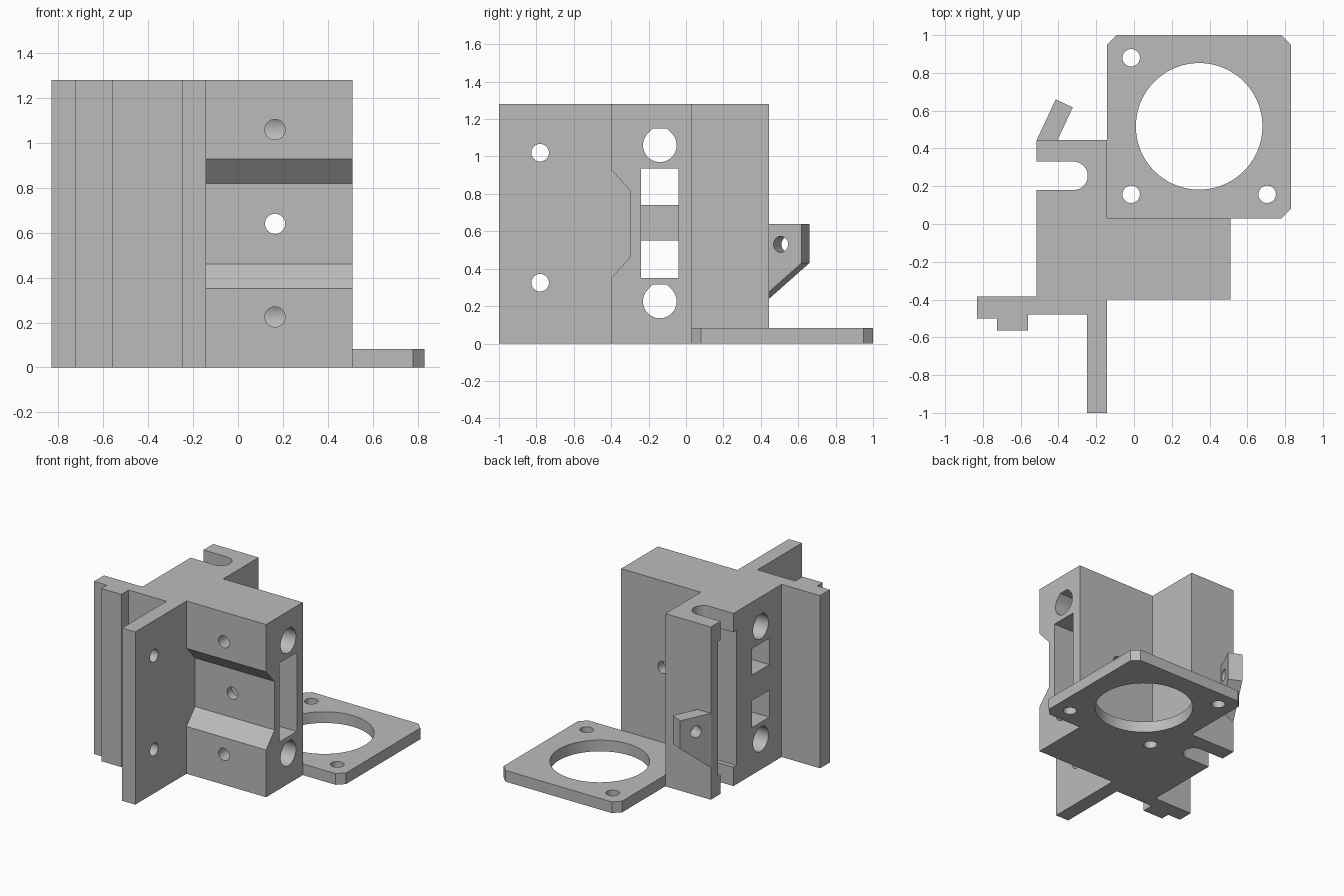
import bpy, bmesh, math
from mathutils import Vector

if "Cube" in bpy.data.objects:
    bpy.data.objects.remove(bpy.data.objects["Cube"])

H = 1.28
grey = bpy.data.materials.new("grey plastic")
grey.diffuse_color = (0.5, 0.5, 0.5, 1)
grey.use_nodes = True
grey.node_tree.nodes["Principled BSDF"].inputs["Base Color"].default_value = grey.diffuse_color


def prism(name, pts, origin, u, v, w):
    """Extrude a 2D outline: pts live in the u, v plane, w is the extrusion."""
    o, u, v, w = Vector(origin), Vector(u), Vector(v), Vector(w)
    bm = bmesh.new()
    face = bm.faces.new([bm.verts.new(o + u * a + v * b) for a, b in pts])
    ext = bmesh.ops.extrude_face_region(bm, geom=[face])["geom"]
    bmesh.ops.translate(bm, vec=w, verts=[e for e in ext if isinstance(e, bmesh.types.BMVert)])
    bmesh.ops.recalc_face_normals(bm, faces=bm.faces)
    mesh = bpy.data.meshes.new(name)
    bm.to_mesh(mesh)
    bm.free()
    mesh.materials.append(grey)
    ob = bpy.data.objects.new(name, mesh)
    bpy.context.collection.objects.link(ob)
    return ob


def up(name, pts, z0, z1):
    return prism(name, pts, (0, 0, z0), (1, 0, 0), (0, 1, 0), (0, 0, z1 - z0))


def along_x(name, pts, x0, x1):
    return prism(name, pts, (x0, 0, 0), (0, 1, 0), (0, 0, 1), (x1 - x0, 0, 0))


def along_y(name, pts, y0, y1):
    return prism(name, pts, (0, y0, 0), (1, 0, 0), (0, 0, 1), (0, y1 - y0, 0))


def arc(cx, cy, r, a0=0, a1=360, n=48):
    count = n if a1 - a0 == 360 else n + 1
    return [(cx + r * math.cos(math.radians(a0 + (a1 - a0) * i / n)),
             cy + r * math.sin(math.radians(a0 + (a1 - a0) * i / n))) for i in range(count)]


def rect(a0, b0, a1, b1):
    return [(a0, b0), (a1, b0), (a1, b1), (a0, b1)]


def combine(ob, tools, op):
    for t in tools:
        m = ob.modifiers.new(t.name, 'BOOLEAN')
        m.object, m.operation, m.solver = t, op, 'EXACT'
        bpy.context.view_layer.objects.active = ob
        bpy.ops.object.modifier_apply(modifier=m.name)
        bpy.data.objects.remove(t)


def slot(y0, y1, cx):
    """U-shaped outline open towards -x."""
    r, cy = (y1 - y0) / 2, (y0 + y1) / 2
    return [(-0.7, y0)] + arc(cx, cy, r, -90, 90, 24) + [(-0.7, y1)]


# Main upright body with its flanges and the rear arm
body = up("carriage_body", [
    (-0.83, -0.385), (-0.83, -0.50), (-0.725, -0.50), (-0.725, -0.565), (-0.56, -0.565),
    (-0.56, -0.48), (-0.25, -0.48), (-0.25, -1), (-0.142, -1), (-0.142, -0.40),
    (0.51, -0.40), (0.51, 0.03), (-0.142, 0.03), (-0.142, 0.445), (-0.515, 0.445),
    (-0.515, -0.385)], 0, H)

cuts = [
    # rear rod slot and the wider bearing pocket inside it
    up("rod_slot", slot(0.18, 0.33, -0.32), -0.1, H + 0.1),
    up("bearing_pocket", slot(0.146, 0.36, -0.32), 0.14, 1.14),
    # trapezoid notch across the front
    along_x("front_notch", [(-0.5, 0.25), (-0.405, 0.345), (-0.30, 0.46), (-0.30, 0.82),
                            (-0.405, 0.935), (-0.5, 1.03)], -0.142, 0.6),
    # window: open on the right, split by a bridge on the left
    along_x("window_right", rect(-0.24, 0.35, -0.04, 0.935), -0.142, 0.6),
    along_x("window_low", rect(-0.24, 0.35, -0.04, 0.55), -0.6, 0),
    along_x("window_high", rect(-0.24, 0.74, -0.04, 0.935), -0.6, 0),
]
# Cross bores with a flattened top
for z in (0.225, 1.06):
    r = 0.09
    k = r * math.tan(math.radians(22.5))
    pts = arc(-0.14, z, r, 135, 405, 36) + [(-0.14 + k, z + r), (-0.14 - k, z + r)]
    cuts.append(along_x("cross_bore", pts, -0.6, 0.6))
# Screw holes in the front face; the middle one goes right through
for z, y1 in ((0.225, -0.14), (0.64, 0.1), (1.06, -0.14)):
    cuts.append(along_y("front_hole", arc(0.165, z, 0.045, n=32), -0.5, y1))
# Screw holes in the front flange
for z in (0.325, 1.02):
    cuts.append(along_x("flange_hole", arc(-0.78, z, 0.047, n=32), -0.3, -0.1))
combine(body, cuts, 'DIFFERENCE')

# Fan plate with three clipped corners
c = 0.05
plate = up("fan_plate", [(-0.142, 0.02), (0.78, 0.03), (0.83, 0.03 + c), (0.83, 1 - c),
                         (0.78, 1), (-0.142 + c, 1), (-0.142, 1 - c)], 0, 0.083)
plate.data.vertices[0].co.y = plate.data.vertices[7].co.y = 0.03
combine(plate, [up("fan_opening", arc(0.345, 0.517, 0.335, n=96), -0.1, 0.2)]
        + [up("plate_hole", arc(x, y, 0.046, n=32), -0.1, 0.2)
           for x, y in ((-0.015, 0.88), (-0.015, 0.157), (0.705, 0.157))], 'DIFFERENCE')

# Angled tab behind the arm, with a screw hole
u, v = Vector((0.423, 0.906, 0)), Vector((0.906, -0.423, 0))
start = Vector((-0.515, 0.445, 0))
tab = prism("angled_tab", [(0, 0.24), (0.237, 0.43), (0.237, 0.64), (0, 0.64)],
            start, u, (0, 0, 1), v * 0.1)
combine(tab, [prism("tab_hole", arc(0.115, 0.53, 0.043, n=32), start - v * 0.1,
                    u, (0, 0, 1), v * 0.3)], 'DIFFERENCE')

# Smooth the round walls, keep the edges sharp
for ob in (body, plate, tab):
    bpy.ops.object.select_all(action='DESELECT')
    ob.select_set(True)
    bpy.context.view_layer.objects.active = ob
    bpy.ops.object.shade_smooth_by_angle(angle=math.radians(30))
